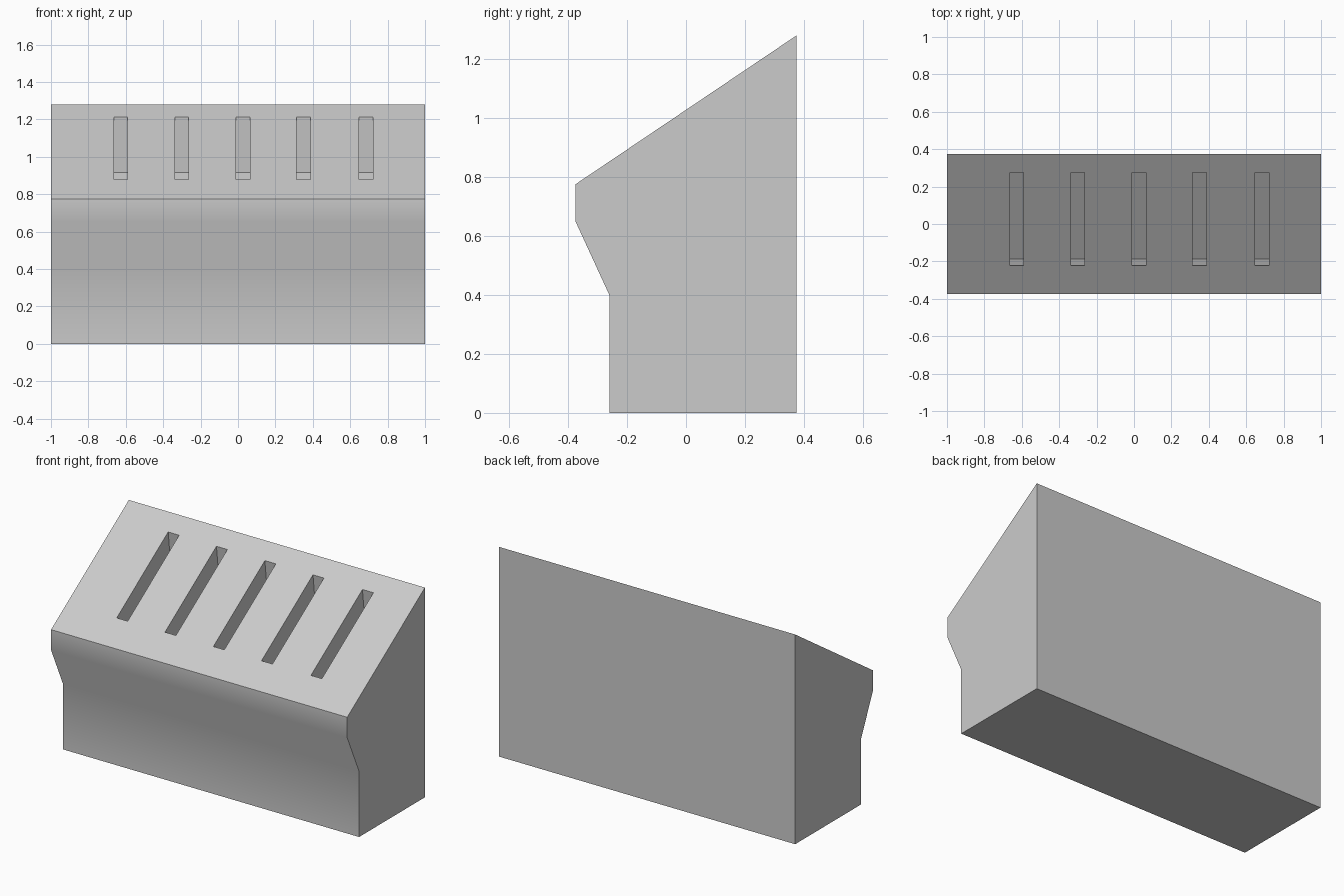
import bpy
import bmesh
from math import radians

if "Cube" in bpy.data.objects:
    bpy.data.objects.remove(bpy.data.objects["Cube"])


def prism(name, profile, x0, x1):
    """Extrude a (y, z) profile from x0 to x1."""
    bm = bmesh.new()
    face = bm.faces.new([bm.verts.new((x0, y, z)) for y, z in profile])
    ext = bmesh.ops.extrude_face_region(bm, geom=[face])
    verts = [v for v in ext["geom"] if isinstance(v, bmesh.types.BMVert)]
    bmesh.ops.translate(bm, verts=verts, vec=(x1 - x0, 0, 0))
    bmesh.ops.recalc_face_normals(bm, faces=bm.faces)
    mesh = bpy.data.meshes.new(name)
    bm.to_mesh(mesh)
    bm.free()
    obj = bpy.data.objects.new(name, mesh)
    bpy.context.collection.objects.link(obj)
    return obj


# Solid block with sloping top and overhanging front
block = prism("slotted_block", [(-0.26, 0), (0.375, 0), (0.375, 1.28),
                                (-0.375, 0.775), (-0.375, 0.65), (-0.26, 0.40)], -1, 1)

# Slots sunk into the slope, leaning slightly backwards, floor parallel to the slope
low, high = (-0.222, 0.878), (0.275, 1.213)
lean = (0.034, -0.297)


def along(p, t):
    return (p[0] + lean[0] * t, p[1] + lean[1] * t)


slot_profile = [along(low, 1), along(high, 1), along(high, -0.5), along(low, -0.5)]
bpy.context.view_layer.objects.active = block
block.select_set(True)
for i, x in enumerate((-0.627, -0.301, 0.026, 0.351, 0.685)):
    cutter = prism(f"slot_cutter_{i + 1}", slot_profile, x - 0.037, x + 0.037)
    mod = block.modifiers.new("slot", "BOOLEAN")
    mod.operation = "DIFFERENCE"
    mod.solver = "EXACT"
    mod.object = cutter
    bpy.ops.object.modifier_apply(modifier=mod.name)
    bpy.data.objects.remove(cutter)

# Smooth the gentle front bends, keep the other edges sharp
bpy.ops.object.shade_smooth_by_angle(angle=radians(30))
